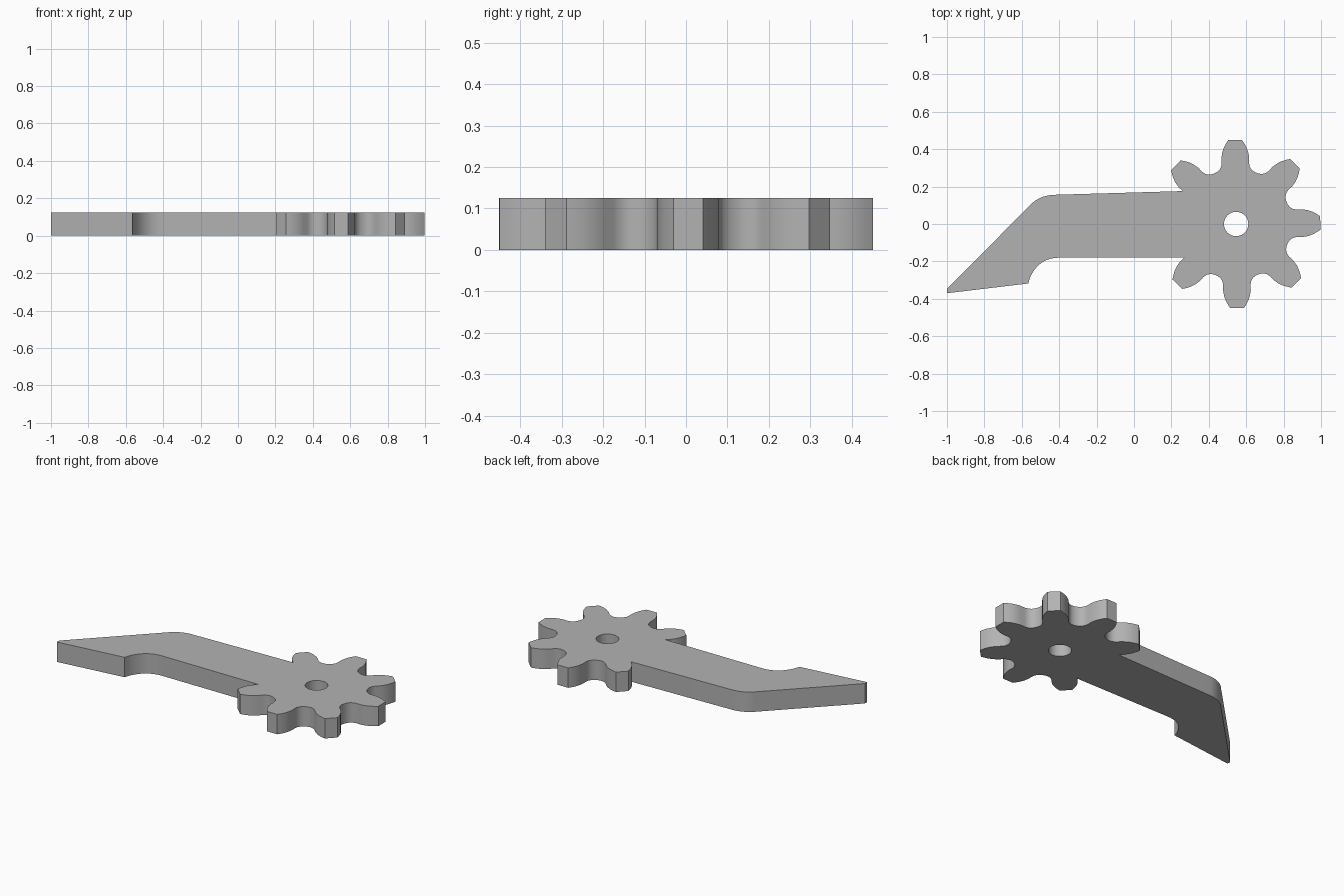
import bpy
import bmesh
from math import cos, sin, pi, radians
from mathutils import Vector

cube = bpy.data.objects.get("Cube")
if cube:
    bpy.data.objects.remove(cube)

THICKNESS = 0.125
CENTRE = Vector((0.546, 0.0))
TEETH = 8

metal = bpy.data.materials.new("plain grey")
metal.use_nodes = True
GREY = (0.45, 0.45, 0.45, 1)
metal.diffuse_color = GREY
metal.node_tree.nodes["Principled BSDF"].inputs["Base Color"].default_value = GREY

# Half a gear tooth from tip to root: distance from the hub, half width
HALF_TOOTH = [(0.450, 0.036), (0.434, 0.047), (0.410, 0.060), (0.385, 0.069),
              (0.355, 0.074), (0.325, 0.073), (0.305, 0.077), (0.287, 0.088),
              (0.276, 0.104)]
NECK = 6  # points kept where a tooth runs into the arm


def bend(a, b, c, steps=10):
    """Rounded corner from a to c, pulled towards b."""
    a, b, c = Vector(a), Vector(b), Vector(c)
    ts = [i / steps for i in range(steps + 1)]
    return [a * (1 - t) ** 2 + b * 2 * t * (1 - t) + c * t * t for t in ts]


def tooth(angle, first, last):
    """Tooth outline, anticlockwise; first and last limit the flank lengths."""
    flank = [(r, -w) for r, w in HALF_TOOTH[:first]][::-1] + HALF_TOOTH[:last]
    out = Vector((cos(angle), sin(angle)))
    side = Vector((-out.y, out.x))
    return [CENTRE + out * r + side * w for r, w in flank]


# Gear teeth all round except where the arm leaves
outline = []
full = len(HALF_TOOTH)
for i in range(-3, 4):
    outline += tooth(i * 2 * pi / TEETH + radians(0.7),
                     NECK if i == -3 else full, NECK if i == 3 else full)

# Arm with a rounded elbow, a pointed foot and a cove under the elbow
outline += [Vector((0.262, 0.176))]
outline += bend((-0.43, 0.156), (-0.51, 0.152), (-0.56, 0.096))
outline += [Vector((-1.0, -0.347)), Vector((-1.0, -0.370)), Vector((-0.565, -0.318))]
outline += bend((-0.558, -0.29), (-0.51, -0.18), (-0.40, -0.18))
outline += [Vector((0.267, -0.18))]

# Round axle hole
hole = [CENTRE + Vector((cos(t), sin(t))) * 0.065
        for t in (2 * pi * i / 40 for i in range(40))]

# Filled profile raised to a plate
profile = bpy.data.curves.new("lever_profile", "CURVE")
profile.dimensions = "2D"
profile.fill_mode = "BOTH"
profile.extrude = THICKNESS / 2
for loop in (outline, hole):
    spline = profile.splines.new("POLY")
    spline.points.add(len(loop) - 1)
    for point, co in zip(spline.points, loop):
        point.co = (co.x, co.y, 0, 1)
    spline.use_cyclic_u = True

helper = bpy.data.objects.new("profile_helper", profile)
bpy.context.scene.collection.objects.link(helper)
graph = bpy.context.evaluated_depsgraph_get()
mesh = bpy.data.meshes.new_from_object(helper.evaluated_get(graph))
bpy.data.objects.remove(helper)

bm = bmesh.new()
bm.from_mesh(mesh)
bmesh.ops.remove_doubles(bm, verts=bm.verts, dist=0.0002)
bmesh.ops.recalc_face_normals(bm, faces=bm.faces)
bmesh.ops.translate(bm, verts=bm.verts, vec=(0, 0, THICKNESS / 2))
bm.to_mesh(mesh)
bm.free()

mesh.materials.clear()
mesh.materials.append(metal)
lever = bpy.data.objects.new("gear_lever", mesh)
bpy.context.scene.collection.objects.link(lever)
bpy.context.view_layer.objects.active = lever
lever.select_set(True)
bpy.ops.object.shade_smooth_by_angle(angle=radians(25))
